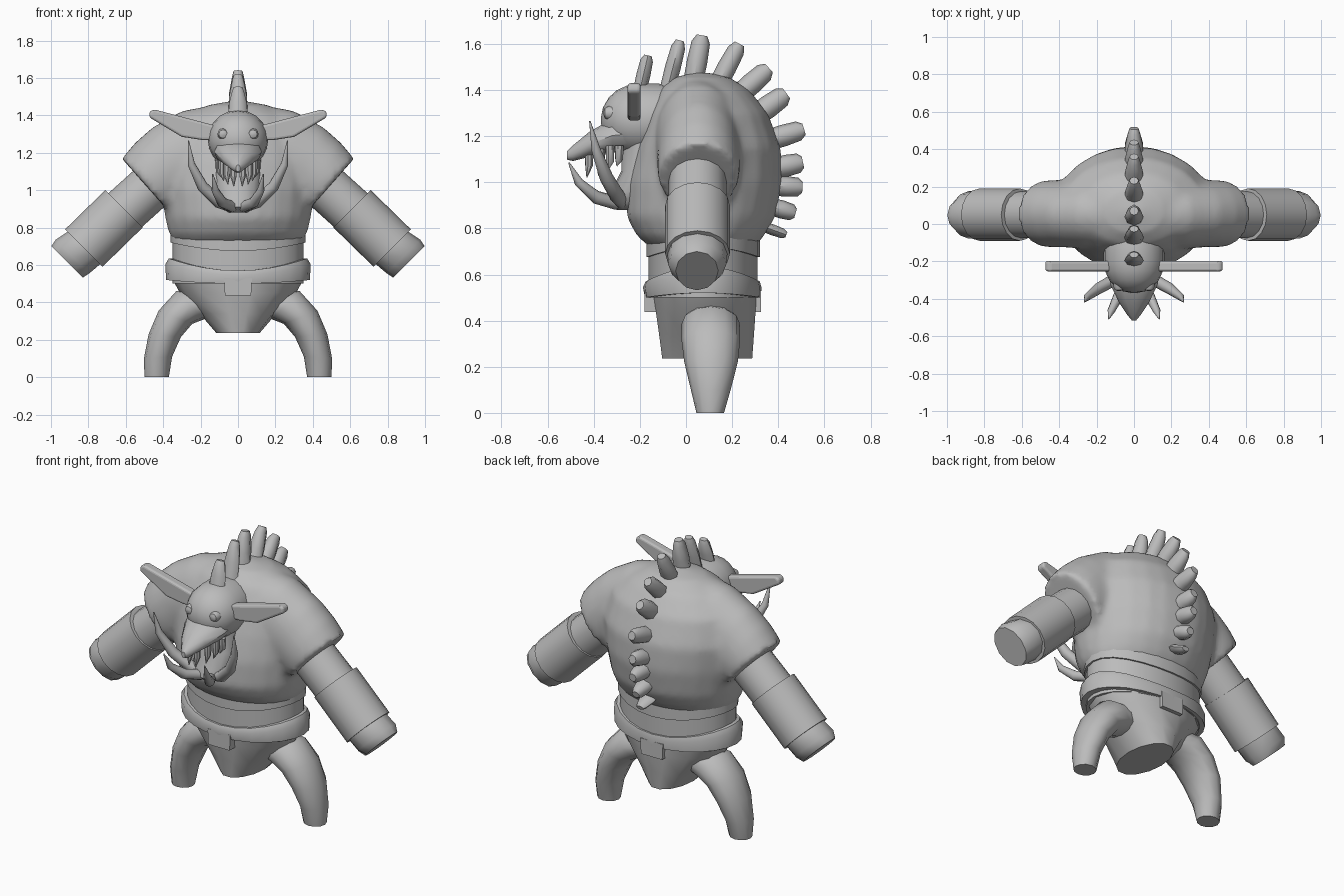
import bpy, bmesh, math
from mathutils import Vector as V

skin = bpy.data.materials.new("plain grey")
skin.diffuse_color = (0.5, 0.5, 0.5, 1)


def make(name, lofts, n=16, mirror=False, angle=40, remesh=0):
    """Each loft is a list of rings (centre, u, v, side lift)."""
    bm = bmesh.new()
    for rings in lofts:
        loops = []
        for c, u, v, lift in rings:
            loop = []
            for i in range(n):
                t = 2 * math.pi * i / n
                p = c + u * math.cos(t) + v * math.sin(t)
                p.z += lift * math.cos(t) ** 2
                loop.append(bm.verts.new(p))
            loops.append(loop)
        for a, b in zip(loops, loops[1:]):
            for i in range(n):
                j = (i + 1) % n
                bm.faces.new((a[i], a[j], b[j], b[i]))
        bm.faces.new(loops[0])
        bm.faces.new(loops[-1])
    bmesh.ops.recalc_face_normals(bm, faces=bm.faces)
    me = bpy.data.meshes.new(name)
    bm.to_mesh(me)
    bm.free()
    ob = bpy.data.objects.new(name, me)
    bpy.context.collection.objects.link(ob)
    me.materials.append(skin)
    bpy.ops.object.select_all(action='DESELECT')
    ob.select_set(True)
    bpy.context.view_layer.objects.active = ob
    bpy.ops.object.shade_smooth_by_angle(angle=math.radians(angle))
    if mirror:
        m = ob.modifiers.new("mirror", 'MIRROR')
        m.use_mirror_merge = False
    if remesh:
        r = ob.modifiers.new("blend", 'REMESH')
        r.mode, r.voxel_size, r.use_smooth_shade = 'VOXEL', remesh, True
        s = ob.modifiers.new("soften", 'SMOOTH')
        s.factor, s.iterations = 0.5, 4
    return ob


def flat(z, rx, y0, y1, lift=0):
    """Horizontal ring."""
    return V((0, (y0 + y1) / 2, z)), V((rx, 0, 0)), V((0, (y1 - y0) / 2, 0)), lift


def facing(y, rx, z0, z1):
    """Ring facing forwards."""
    return V((0, y, (z0 + z1) / 2)), V((rx, 0, 0)), V((0, 0, (z1 - z0) / 2)), 0


def limb(xa, za, xb, zb, y0, y1):
    """Ring across a limb, from outline point a to b in the front view."""
    a, b = V((xa, 0, za)), V((xb, 0, zb))
    return (a + b) / 2 + V((0, (y0 + y1) / 2, 0)), (a - b) / 2, V((0, (y1 - y0) / 2, 0)), 0


def tube(points, radii):
    """Round tapered tube through points."""
    pts = [V(p) for p in points]
    rings = []
    for i, p in enumerate(pts):
        d = (pts[min(i + 1, len(pts) - 1)] - pts[max(i - 1, 0)]).normalized()
        u = d.cross(V((0.3, 1, 0.2))).normalized()
        rings.append((p, u * radii[i], d.cross(u) * radii[i], 0))
    return rings


# torso blended with both shoulder sleeves
torso = [flat(*r) for r in [
    (0.72, 0.34, -0.16, 0.30), (0.77, 0.37, -0.215, 0.34), (0.85, 0.39, -0.258, 0.388),
    (1.0, 0.41, -0.255, 0.417), (1.15, 0.42, -0.218, 0.412), (1.3, 0.38, -0.17, 0.355),
    (1.4, 0.28, -0.12, 0.275), (1.455, 0.16, -0.05, 0.19), (1.475, 0.05, 0.03, 0.1)]]
sleeves = []
for s in (1, -1):
    sleeves.append([limb(s * a, b, s * c, d, 0.055 - w, 0.055 + w) for a, b, c, d, w in [
        (0.05, 1.47, 0.1, 0.95, 0.2), (0.3, 1.425, 0.2, 0.92, 0.19),
        (0.46, 1.335, 0.28, 0.9, 0.18), (0.55, 1.255, 0.33, 0.885, 0.18),
        (0.622, 1.17, 0.36, 0.875, 0.175)]])
make("torso", [torso] + sleeves, n=24, remesh=0.022)

# arms: upper arm, cuff, blunt hand
make("upper_arm", [[limb(0.53, 1.13, 0.35, 0.95, -0.075, 0.175),
                    limb(0.73, 0.95, 0.55, 0.77, -0.075, 0.175)]], mirror=True)
make("cuff", [[limb(0.71, 1.0, 0.51, 0.80, -0.09, 0.19),
               limb(0.925, 0.79, 0.725, 0.59, -0.09, 0.19)]], mirror=True)
make("hand", [[limb(0.90, 0.785, 0.73, 0.61, -0.08, 0.18),
               limb(0.975, 0.735, 0.795, 0.555, -0.078, 0.175),
               limb(0.998, 0.70, 0.83, 0.532, -0.045, 0.14)]], n=12, mirror=True)

# waist layers and belt
make("waist", [[flat(0.5, 0.35, -0.163, 0.31), flat(0.78, 0.35, -0.163, 0.31)]], n=24)
make("waist_band", [[flat(0.675, 0.3, -0.1, 0.25, 0.045), flat(0.675, 0.36, -0.172, 0.32, 0.045),
                     flat(0.75, 0.36, -0.172, 0.32, 0.03), flat(0.76, 0.3, -0.1, 0.25, 0.03)]], n=24)
make("belt", [[flat(0.50, 0.3, -0.1, 0.25, 0.02), flat(0.50, 0.385, -0.178, 0.325, 0.02),
               flat(0.545, 0.388, -0.187, 0.327, 0.06), flat(0.57, 0.37, -0.175, 0.32, 0.065),
               flat(0.57, 0.3, -0.1, 0.25, 0.065)]], n=24)


def plate(name, outline, y0, y1, bevel=0.0, mirror=False):
    """Front-view outline extruded from y0 to y1."""
    bm = bmesh.new()
    f = bm.faces.new([bm.verts.new((x, y0, z)) for x, z in outline])
    ext = bmesh.ops.extrude_face_region(bm, geom=[f])
    bmesh.ops.translate(bm, vec=(0, y1 - y0, 0),
                        verts=[g for g in ext['geom'] if isinstance(g, bmesh.types.BMVert)])
    bmesh.ops.recalc_face_normals(bm, faces=bm.faces)
    me = bpy.data.meshes.new(name)
    bm.to_mesh(me)
    bm.free()
    me.materials.append(skin)
    ob = bpy.data.objects.new(name, me)
    bpy.context.collection.objects.link(ob)
    if mirror:
        ob.modifiers.new("mirror", 'MIRROR').use_mirror_merge = False
    if bevel:
        b = ob.modifiers.new("bevel", 'BEVEL')
        b.width, b.segments = bevel, 3


tab = [(-0.075, 0.53), (0.075, 0.53), (0.07, 0.437), (-0.07, 0.437)]
plate("front_belt_tab", tab, -0.18, -0.13)
plate("back_belt_tab", tab, 0.28, 0.325)

# hips and bowed legs
make("hips", [[flat(0.54, 0.36, -0.15, 0.312), flat(0.45, 0.31, -0.138, 0.308),
               flat(0.34, 0.205, -0.122, 0.30), flat(0.235, 0.115, -0.108, 0.292)]], n=14)
make("leg", [[limb(0.5, 0, 0.37, 0, 0.045, 0.165), limb(0.503, 0.1, 0.352, 0.11, 0.02, 0.195),
              limb(0.478, 0.23, 0.305, 0.215, -0.008, 0.225), limb(0.425, 0.355, 0.245, 0.285, -0.02, 0.235),
              limb(0.33, 0.46, 0.18, 0.31, -0.02, 0.235), limb(0.22, 0.48, 0.12, 0.32, 0.0, 0.21)]],
     n=12, mirror=True)

# head: rounded skull running back into the body
skull = [facing(y, 0.162 * k, 1.268 - 0.155 * k, 1.268 + 0.16 * k) for y, k in
         [(-0.368, 0.1), (-0.36, 0.35), (-0.335, 0.62), (-0.30, 0.82), (-0.25, 0.96),
          (-0.2, 1.0), (-0.12, 1.0), (0.0, 0.85)]]
make("skull", [skull], n=20)
make("eye", [[(V((0.08, y, 1.30)), V((r, 0, 0)), V((0, 0, r)), 0) for y, r in
              [(-0.29, 0.03), (-0.335, 0.03), (-0.352, 0.022), (-0.358, 0.008)]]], n=12, mirror=True)
plate("ear", [(0.12, 1.268), (0.19, 1.268), (0.30, 1.285), (0.475, 1.39), (0.473, 1.42),
              (0.45, 1.432), (0.12, 1.345)], -0.253, -0.197, 0.015, True)

# beak, lower jaw, teeth and tusks
make("beak", [[facing(-0.2, 0.125, 1.13, 1.30), facing(-0.32, 0.128, 1.13, 1.275),
               facing(-0.42, 0.08, 1.11, 1.218), facing(-0.49, 0.033, 1.092, 1.16),
               facing(-0.515, 0.012, 1.098, 1.135)]], n=12)
make("jaw", [[flat(1.2, 0.13, -0.28, -0.05), flat(1.05, 0.125, -0.28, -0.1),
              flat(0.96, 0.115, -0.325, -0.15), flat(0.91, 0.09, -0.335, -0.17),
              flat(0.88, 0.05, -0.30, -0.19)]])
make("teeth", [tube([(x, y, 1.16), (x, y, (1.13 + z) / 2), (x * 0.9, y - 0.01, z)],
                    [0.02, 0.018, 0.002])
               for x, y, z in [(0.025, -0.42, 1.02), (0.06, -0.37, 1.03),
                               (0.085, -0.33, 1.05), (0.1, -0.29, 1.07)]], n=8, mirror=True)
make("tusks", [tube([(0.265, -0.417, 1.265), (0.25, -0.39, 1.14), (0.19, -0.345, 1.02),
                     (0.1, -0.295, 0.935), (0.03, -0.27, 0.91)], [0.003, 0.02, 0.03, 0.033, 0.03]),
               tube([(0.135, -0.508, 1.085), (0.122, -0.465, 1.0), (0.085, -0.39, 0.935),
                     (0.03, -0.30, 0.91)], [0.003, 0.02, 0.029, 0.03])], n=10, mirror=True)

# row of blunt spines from the crown down the back: base y, z, tip y, z, width
spines = [(-0.2, 1.40, -0.165, 1.55, 0.058), (-0.08, 1.41, -0.026, 1.615, 0.065),
          (0.03, 1.43, 0.07, 1.637, 0.085), (0.13, 1.41, 0.232, 1.60, 0.08),
          (0.22, 1.37, 0.36, 1.495, 0.09), (0.29, 1.28, 0.436, 1.385, 0.095),
          (0.35, 1.18, 0.512, 1.23, 0.09), (0.38, 1.06, 0.507, 1.087, 0.09),
          (0.38, 0.985, 0.505, 0.978, 0.085), (0.37, 0.895, 0.475, 0.865, 0.075),
          (0.33, 0.81, 0.435, 0.772, 0.045)]
lofts = []
for y0, z0, y1, z1, w in spines:
    a, b = V((0, y0, z0)), V((0, y1, z1))
    d = (b - a).normalized()
    side = V((0, -d.z, d.y))
    lofts.append([(a.lerp(b, t), V((hx, 0, 0)), side * w * k / 2, 0) for t, hx, k in
                  [(0, 0.052, 1), (0.45, 0.047, 1.05), (0.85, 0.032, 0.95), (1, 0.024, 0.55)]])
make("back_spines", lofts, n=8, angle=50)
